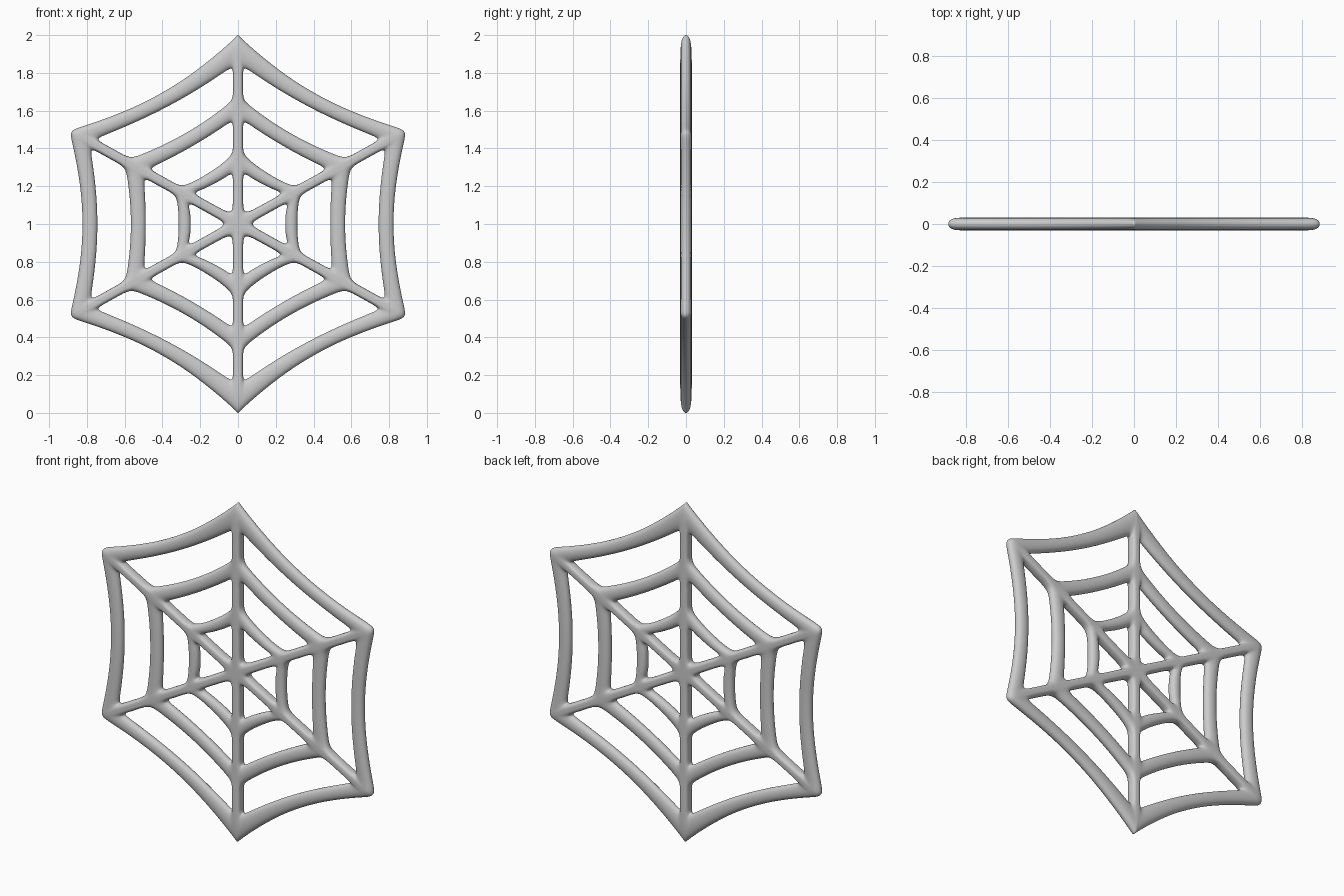
import bpy, bmesh
from math import sin, cos, radians
from mathutils import Vector

if "Cube" in bpy.data.objects:
    bpy.data.objects.remove(bpy.data.objects["Cube"])

B = 0.0305      # half thickness
W = 0.028       # half width of a spoke
ANGLES = [90, 29, -29, -90]   # spokes of the right half

# cage radii along a spoke: tip, then (inner, outer) edges of the rings
POLE = dict(tip=1.008, p1=0.83, q2=0.66, p2=0.545, q3=0.372, p3=0.27)
SIDE = dict(tip=1.03, p1=0.875, q2=0.67, p2=0.55, q3=0.36, p3=0.285)
RAD = [POLE, SIDE, SIDE, POLE]
# band mid-span radii (outer, inner) for the three rings, upper/lower and side sectors
MID_SLOPE = [(0.797, 0.718), (0.555, 0.473), (0.313, 0.244)]
MID_SIDE = [(0.817, 0.736), (0.567, 0.484), (0.316, 0.246)]


def polar(angle, r, lateral=0.0):
    a = radians(angle)
    return Vector((cos(a) * r - sin(a) * lateral, sin(a) * r + cos(a) * lateral))


def arc(a, m, b, ts):
    return [a * (1 - t) * (1 - 2 * t) + m * 4 * t * (1 - t) + b * t * (2 * t - 1) for t in ts]


bm = bmesh.new()


def face(*pts):
    bm.faces.new([bm.verts.new((p.x, -B, p.y + 1.0)) for p in pts])


def half_spoke(angle, rad, side, hub):
    """Strip from the hub to the outer ring, between spoke axis and one side."""
    def gap(lo, hi):
        return [lo + (hi - lo) * 0.28, lo + (hi - lo) * 0.72]
    rs = (gap(0.054, rad['p3']) + [rad['p3'], rad['q3']]
          + gap(rad['q3'], rad['p2']) + [rad['p2'], rad['q2']]
          + gap(rad['q2'], rad['p1']) + [rad['p1']])
    axis = [Vector((0, 0))] + [polar(angle, r) for r in rs]
    edge = [hub] + [polar(angle, r, side * W) for r in rs]
    for i in range(len(rs)):
        face(axis[i], axis[i + 1], edge[i + 1], edge[i])
    face(axis[-1], polar(angle, rad['tip']), edge[-1])


for k in range(3):
    a0, a1 = ANGLES[k], ANGLES[k + 1]
    r0, r1 = RAD[k], RAD[k + 1]
    am = (a0 + a1) / 2
    hub = polar(am, 0.062)
    half_spoke(a0, r0, -1, hub)
    half_spoke(a1, r1, 1, hub)
    # three sagging bands between neighbouring spokes
    mids = MID_SIDE if k == 1 else MID_SLOPE
    for (out, inn, s), (mo, mi) in zip((('tip', 'p1', 0.07), ('q2', 'p2', 0.1), ('q3', 'p3', 0.2)), mids):
        ts = [0, s, 0.35, 0.65, 1 - s, 1]
        w = 0 if out == 'tip' else W
        o = arc(polar(a0, r0[out], -w), polar(am, mo), polar(a1, r1[out], w), ts)
        n = arc(polar(a0, r0[inn], -W), polar(am, mi), polar(a1, r1[inn], W), ts)
        for i in range(5):
            face(o[i], o[i + 1], n[i + 1], n[i])

# merge the sheet, give it thickness, leave the mirror plane open
bmesh.ops.remove_doubles(bm, verts=bm.verts[:], dist=0.0005)
ext = bmesh.ops.extrude_face_region(bm, geom=bm.faces[:], use_keep_orig=True)
for v in [g for g in ext['geom'] if isinstance(g, bmesh.types.BMVert)]:
    v.co.y = B
for v in bm.verts:
    if abs(v.co.x) < 1e-4:
        v.co.x = 0
inner = [f for f in bm.faces if all(abs(v.co.x) < 1e-4 for v in f.verts)]
bmesh.ops.delete(bm, geom=inner, context='FACES')
bmesh.ops.recalc_face_normals(bm, faces=bm.faces[:])
# make sure the front sheet faces -y
front = next(f for f in bm.faces if all(v.co.y < 0 for v in f.verts))
front.normal_update()
if front.normal.y > 0:
    bmesh.ops.reverse_faces(bm, faces=bm.faces[:])

mesh = bpy.data.meshes.new("web")
bm.to_mesh(mesh)
bm.free()
for p in mesh.polygons:
    p.use_smooth = True
web = bpy.data.objects.new("web", mesh)
bpy.context.collection.objects.link(web)

# round the half web, then mirror it
sub = web.modifiers.new("round", 'SUBSURF')
sub.levels = sub.render_levels = 3
mir = web.modifiers.new("mirror", 'MIRROR')
mir.use_axis[0] = True
mir.merge_threshold = 0.0005
